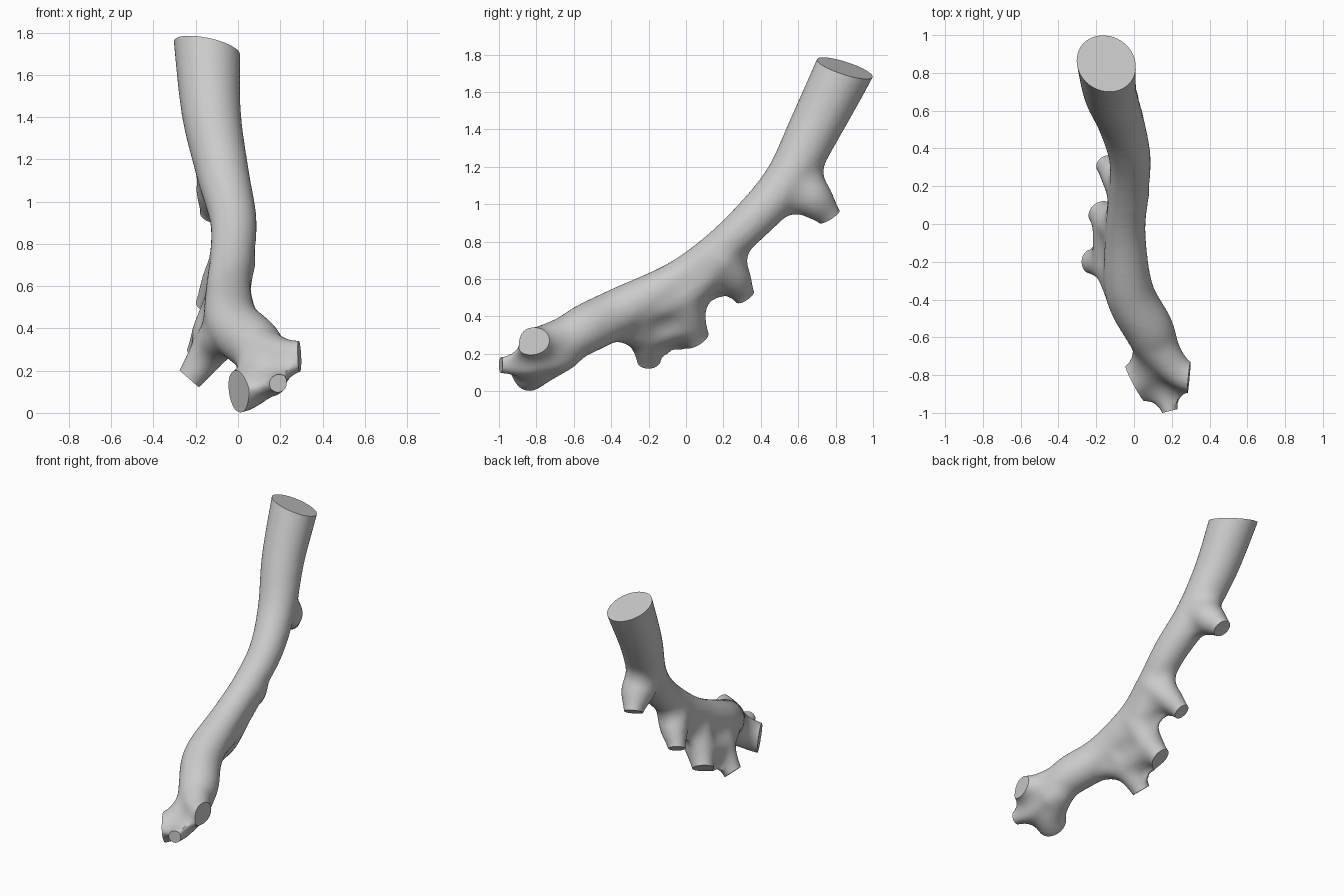
import bpy, bmesh, math
from mathutils import Vector, Matrix

if "Cube" in bpy.data.objects:
    bpy.data.objects.remove(bpy.data.objects["Cube"])

grey = bpy.data.materials.new("stone grey")
grey.diffuse_color = (0.6, 0.6, 0.6, 1)
grey.use_nodes = True
grey.node_tree.nodes["Principled BSDF"].inputs["Base Color"].default_value = grey.diffuse_color

# Trunk path: x, y, z, radius
trunk = [(-.155, .93, 1.90, .16), (-.145, .845, 1.72, .157), (-.125, .69, 1.41, .141),
         (-.07, .54, 1.127, .125), (-.022, .35, .912, .112), (-.028, .155, .735, .106),
         (-.045, -.055, .585, .108), (-.025, -.355, .425, .13), (.08, -.56, .32, .132),
         (.14, -.70, .235, .108)]

# Limbs: root, middle with radius, cut end with radius, outward cut direction
arms = [((.10, -.62, .30), (.20, -.75, .27, .09), (.29, -.82, .27, .074), (1, -.1, .05)),
        ((.12, -.70, .20), (.16, -.86, .14, .065), (.19, -.99, .14, .046), (.25, -1, 0)),
        ((.11, -.66, .22), (.07, -.78, .14, .103), (.003, -.84, .098, .1), (-.87, -.45, -.1))]
spurs = [((-.04, -.26, .44), (-.13, -.22, .30, .09), (-.23, -.20, .16, .064), (-.65, 0, -.75)),
         ((-.05, -.02, .52), (-.12, .01, .38, .1), (-.178, .06, .275, .072), (-.4, .5, -.75)),
         ((-.025, .18, .71), (-.085, .255, .61, .095), (-.15, .315, .505, .058), (-.35, .5, -.75)),
         ((-.08, .58, 1.13), (-.09, .68, 1.03, .11), (-.12, .77, .935, .064), (-.25, .5, -.8))]


def limb_path(root, middle, end, direction):
    """Path running a little past the cut end."""
    past = Vector(end).to_3d() + Vector(direction).normalized() * .08
    return [(*root, .112), middle, end, (*past, end[3])]


def spline(path, steps=14):
    """Catmull-Rom samples along a path of position and radius."""
    p = [Vector(q) for q in path]
    p = [2 * p[0] - p[1]] + p + [2 * p[-1] - p[-2]]
    for a, b, c, d in zip(p, p[1:], p[2:], p[3:]):
        for i in range(steps):
            t = i / steps
            yield .5 * (2 * b + (c - a) * t + (2 * a - 5 * b + 4 * c - d) * t ** 2
                        + (3 * b - a - 3 * c + d) * t ** 3)


def frame(direction):
    return Vector(direction).to_track_quat('Z', 'Y').to_matrix().to_4x4()


def tube(bm, path, sides=28):
    """Round closed tube with varying radius."""
    s = list(spline(path)) + [Vector(path[-1])]
    rings = []
    for i, q in enumerate(s):
        tangent = (s[min(i + 1, len(s) - 1)] - s[max(i - 1, 0)]).to_3d()
        m = Matrix.Translation(q.to_3d()) @ frame(tangent)
        rings.append([bm.verts.new(m @ Vector((q[3] * math.cos(k * math.tau / sides),
                                               q[3] * math.sin(k * math.tau / sides), 0)))
                      for k in range(sides)])
    for r, n in zip(rings, rings[1:]):
        for k in range(sides):
            j = (k + 1) % sides
            bm.faces.new((r[k], r[j], n[j], n[k]))
    bm.faces.new(rings[0][::-1])
    bm.faces.new(rings[-1])


# Fused branch body, with webs between the lower spurs
limbs = arms + spurs
paths = [limb_path(*l) for l in limbs]
webs = [[(*s[0], .105) for s in spurs[:3]], [s[1] for s in spurs[:2]],
        [(-.04, -.40, .38, .1), spurs[0][1], spurs[0][2]]]
bm = bmesh.new()
for path in [trunk] + paths + webs:
    tube(bm, path)
for x, y, z, r in [trunk[-1]] + [p[0] for p in paths]:
    bmesh.ops.create_icosphere(bm, subdivisions=3, radius=r, matrix=Matrix.Translation((x, y, z)))
mesh = bpy.data.meshes.new("branch")
bm.to_mesh(mesh)
bm.free()
branch = bpy.data.objects.new("branch", mesh)
bpy.context.collection.objects.link(branch)


def fuse():
    mod = branch.modifiers.new("fuse", 'REMESH')
    mod.mode = 'VOXEL'
    mod.voxel_size = .014


def soften(iterations):
    mod = branch.modifiers.new("soften", 'SMOOTH')
    mod.factor = .5
    mod.iterations = iterations


def offset(distance):
    mod = branch.modifiers.new("offset", 'DISPLACE')
    mod.mid_level = 0
    mod.strength = distance


# Swell, fuse and shrink back, which fills the forks with rounded fillets
fuse()
soften(4)
offset(.075)
fuse()
soften(8)
offset(-.075)
fuse()
soften(10)

# Flat cut ends
cutters = []
cuts = [((-.145, .845, 1.728), (.23, .33, 1), .26)] + [(l[2][:3], l[3], .13) for l in limbs]
for centre, direction, radius in cuts:
    bm = bmesh.new()
    bmesh.ops.create_cone(bm, cap_ends=True, segments=24, radius1=radius, radius2=radius, depth=.3,
                          matrix=Matrix.Translation(centre) @ frame(direction)
                          @ Matrix.Translation((0, 0, .15)))
    me = bpy.data.meshes.new("cutter")
    bm.to_mesh(me)
    bm.free()
    cutter = bpy.data.objects.new("cutter", me)
    cutter.hide_render = True
    bpy.context.collection.objects.link(cutter)
    cutters.append(cutter)
    cut = branch.modifiers.new("cut", 'BOOLEAN')
    cut.operation = 'DIFFERENCE'
    cut.solver = 'EXACT'
    cut.object = cutter

# Bake the modifiers and remove the cutters
deps = bpy.context.evaluated_depsgraph_get()
final = bpy.data.meshes.new_from_object(branch.evaluated_get(deps))
branch.modifiers.clear()
branch.data = final
for c in cutters:
    bpy.data.objects.remove(c)
final.materials.clear()
final.materials.append(grey)
bpy.context.view_layer.objects.active = branch
branch.select_set(True)
bpy.ops.object.shade_smooth_by_angle(angle=math.radians(40))
